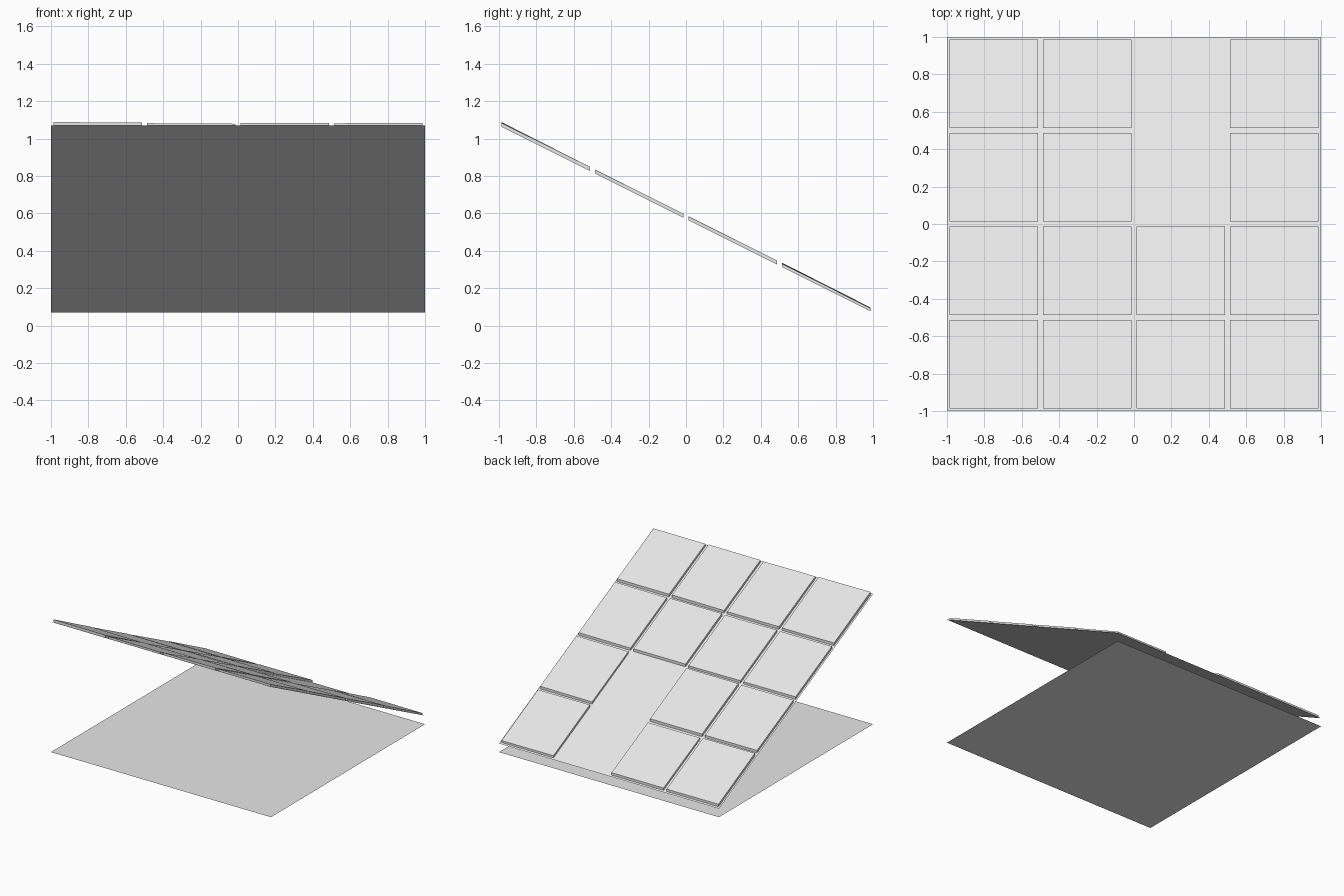
import bpy
import bmesh

cube = bpy.data.objects.get("Cube")
if cube:
    bpy.data.objects.remove(cube, do_unlink=True)

# One pale grey for every part
grey = bpy.data.materials.new("pale_grey")
grey.use_nodes = True
colour = (0.8, 0.8, 0.8, 1)
grey.diffuse_color = colour
grey.node_tree.nodes["Principled BSDF"].inputs["Base Color"].default_value = colour

PITCH = 0.5
HALF = 0.236


def roof_height(y):
    return 0.57 - 0.5 * y


def make_object(name, bm):
    bmesh.ops.recalc_face_normals(bm, faces=bm.faces)
    mesh = bpy.data.meshes.new(name)
    bm.to_mesh(mesh)
    bm.free()
    mesh.materials.append(grey)
    bpy.context.collection.objects.link(bpy.data.objects.new(name, mesh))


def make_sheet(name, height):
    bm = bmesh.new()
    bmesh.ops.create_grid(bm, x_segments=1, y_segments=1, size=1)
    for v in bm.verts:
        v.co.z = height(v.co.y)
    make_object(name, bm)


def make_tile(name, cx, cy, thick, tilt_x, tilt_y):
    # Upright-sided slab that follows the slope, its top slightly tilted
    bm = bmesh.new()
    bmesh.ops.create_cube(bm, size=2)
    for v in bm.verts:
        u, w, top = v.co.x, v.co.y, v.co.z > 0
        v.co.x, v.co.y = cx + u * HALF, cy + w * HALF
        lift = (thick + tilt_x * u + tilt_y * w) / 1000 if top else 0
        v.co.z = roof_height(v.co.y) + lift
    make_object(name, bm)


# Flat ground sheet and sloping panel
make_sheet("ground_sheet", lambda y: 0)
make_sheet("sloping_panel", roof_height)

# Tiles by row, front to back: thickness and tilts in thousandths, None is a gap
rows = [
    [(22.4, -1.5, -1.5), (19.4, -1.5, 1.5), (21.5, 0.8, 1), (20.8, 0.6, 1.2)],
    [(19.1, -1.3, 0.4), (18.6, -1.5, -0.5), (22, 0, 0), (20.2, 1, 0.7)],
    [(19.7, -0.6, 1.2), (22, 0, 0), None, (19.4, 1.5, 0.9)],
    [(20.9, -1, -1.4), (18.2, 0, 2), None, (18.2, -1, -1)],
]
for r, row in enumerate(rows):
    for c, tile in enumerate(row):
        if tile:
            cx, cy = (c - 1.5) * PITCH, (r - 1.5) * PITCH
            make_tile(f"tile_row_{r + 1}_column_{c + 1}", cx, cy, *tile)
